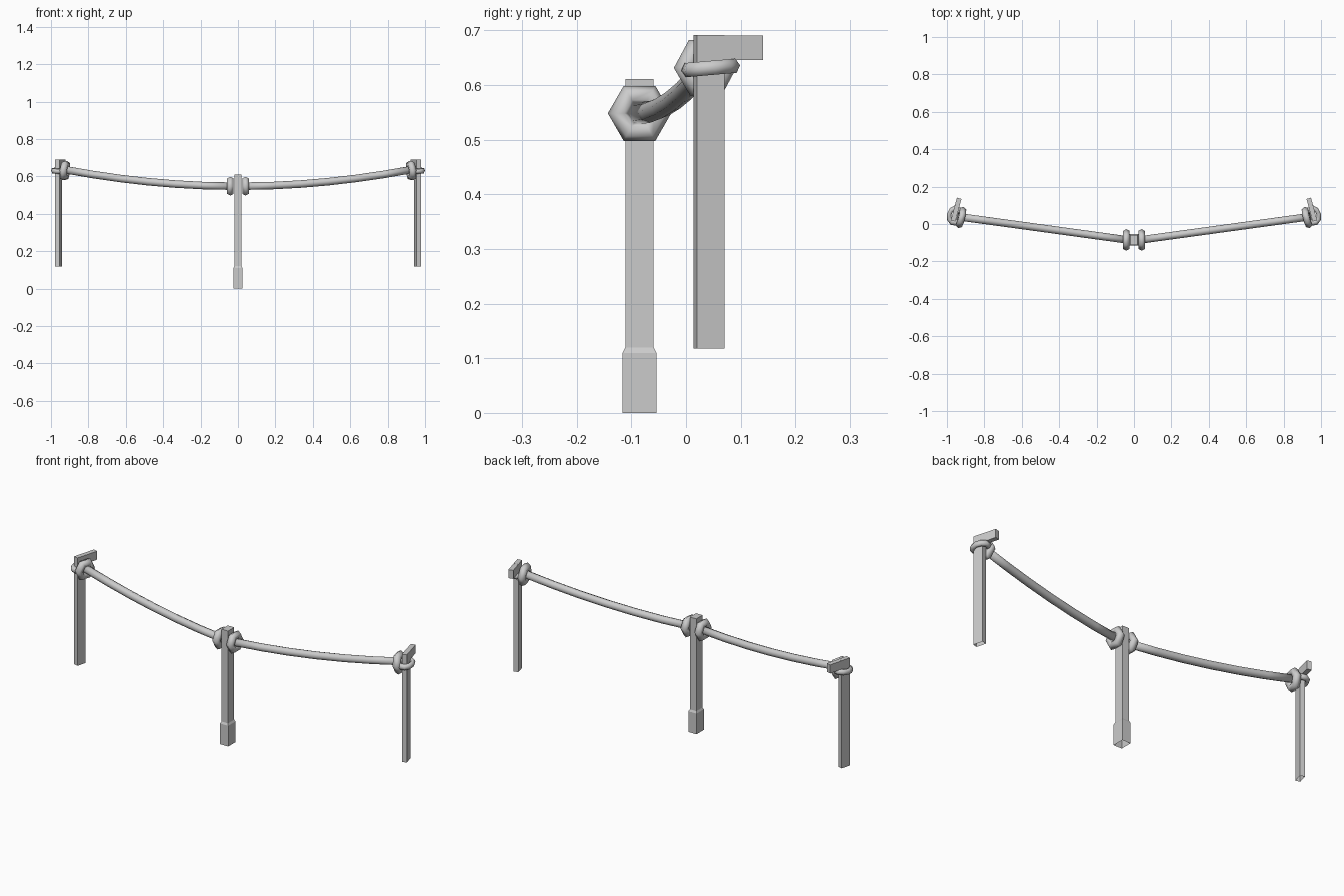
import bpy, bmesh, math
from mathutils import Matrix, Vector

if "Cube" in bpy.data.objects:
    bpy.data.objects.remove(bpy.data.objects["Cube"])

def finish(name, bm, mirror=False, smooth=False):
    bmesh.ops.recalc_face_normals(bm, faces=bm.faces)
    me = bpy.data.meshes.new(name)
    bm.to_mesh(me)
    bm.free()
    ob = bpy.data.objects.new(name, me)
    bpy.context.collection.objects.link(ob)
    if smooth:
        for p in me.polygons:
            p.use_smooth = True
    if mirror:
        m = ob.modifiers.new("mirror", "MIRROR")
        m.use_mirror_merge = False
    return ob

def stack(name, levels, mat, mirror=False):
    """Rectangular sections (half x, half y, z) joined upward, capped on top, open below."""
    bm = bmesh.new()
    rings = [[bm.verts.new(mat @ Vector((sx * hx, sy * hy, z)))
              for sx, sy in ((-1, -1), (1, -1), (1, 1), (-1, 1))] for hx, hy, z in levels]
    for a, b in zip(rings, rings[1:]):
        for i in range(4):
            j = (i + 1) % 4
            bm.faces.new((a[i], a[j], b[j], b[i]))
    bm.faces.new(rings[-1])
    return finish(name, bm, mirror)

def ring(name, mat, major, minor, n, k):
    """Low-poly torus about local z, mirrored to both sides."""
    bm = bmesh.new()
    v = []
    for i in range(n):
        a = 2 * math.pi * i / n
        for j in range(k):
            b = 2 * math.pi * j / k
            r = major + minor * math.cos(b)
            v.append(bm.verts.new(mat @ Vector((r * math.cos(a), r * math.sin(a), minor * math.sin(b)))))
    for i in range(n):
        for j in range(k):
            i2, j2 = (i + 1) % n, (j + 1) % k
            bm.faces.new((v[i*k+j], v[i2*k+j], v[i2*k+j2], v[i*k+j2]))
    return finish(name, bm, True, True)

def rot(deg, axis):
    return Matrix.Rotation(math.radians(deg), 4, axis)

# Centre post and its wider pale foot
centre = Matrix.Translation((0, -0.085, 0))
stack("centre_post", [(0.019, 0.026, 0.12), (0.019, 0.026, 0.611)], centre)
foot = stack("post_foot", [(0.024, 0.031, 0), (0.024, 0.031, 0.11), (0.019, 0.026, 0.12)], centre)
pale = bpy.data.materials.new("pale_grey")
pale.diffuse_color = (0.8, 0.82, 0.8, 1)
pale.use_nodes = True
pale.node_tree.nodes["Principled BSDF"].inputs["Base Color"].default_value = pale.diffuse_color
foot.data.materials.append(pale)

# End posts with a short rail stub at the top, turned inward
end = Matrix.Translation((0.96, 0.042, 0)) @ rot(15, 'Z')
stack("end_post", [(0.0125, 0.026, 0.118), (0.0125, 0.026, 0.691)], end, True)
bm = bmesh.new()
bmesh.ops.create_cube(bm, size=1, matrix=end @ Matrix.Translation((0, 0.0625, 0.668))
                      @ Matrix.Diagonal((0.025, 0.073, 0.045, 1)))
finish("rail_stub", bm, True)

# Sagging rope
bm = bmesh.new()
path = [Vector((0.035 + 0.89 * t, -0.085 + 0.122 * t, 0.548 + 0.088 * t ** 1.9))
        for t in [i / 6 for i in range(7)]]
rings = []
for i, p in enumerate(path):
    t = (path[min(i + 1, 6)] - path[max(i - 1, 0)]).normalized()
    side = t.cross(Vector((0, 0, 1))).normalized()
    up = side.cross(t)
    rings.append([bm.verts.new(p + 0.02 * (math.cos(a) * side + math.sin(a) * up))
                  for a in [2 * math.pi * j / 8 for j in range(8)]])
for a, b in zip(rings, rings[1:]):
    for j in range(8):
        bm.faces.new((a[j], a[(j + 1) % 8], b[(j + 1) % 8], b[j]))
bm.faces.new(rings[0])
bm.faces.new(rings[-1])
finish("rope", bm, True, True)

# Six-sided knots beside the centre post and the end posts
upright = rot(90, 'Y') @ rot(90, 'Z')
ring("centre_knot", Matrix.Translation((0.041, -0.085, 0.548)) @ upright, 0.038, 0.02, 6, 6)
ring("end_knot", Matrix.Translation((0.925, 0.035, 0.631)) @ rot(14, 'Z') @ rot(-6, 'Y') @ upright,
     0.039, 0.02, 6, 6)

# Loop of rope around each end post
ring("end_loop", Matrix.Translation((0.957, 0.045, 0.631)) @ rot(5, 'X') @ rot(12, 'Z')
     @ Matrix.Diagonal((0.8, 1, 1, 1)), 0.04, 0.015, 10, 6)
